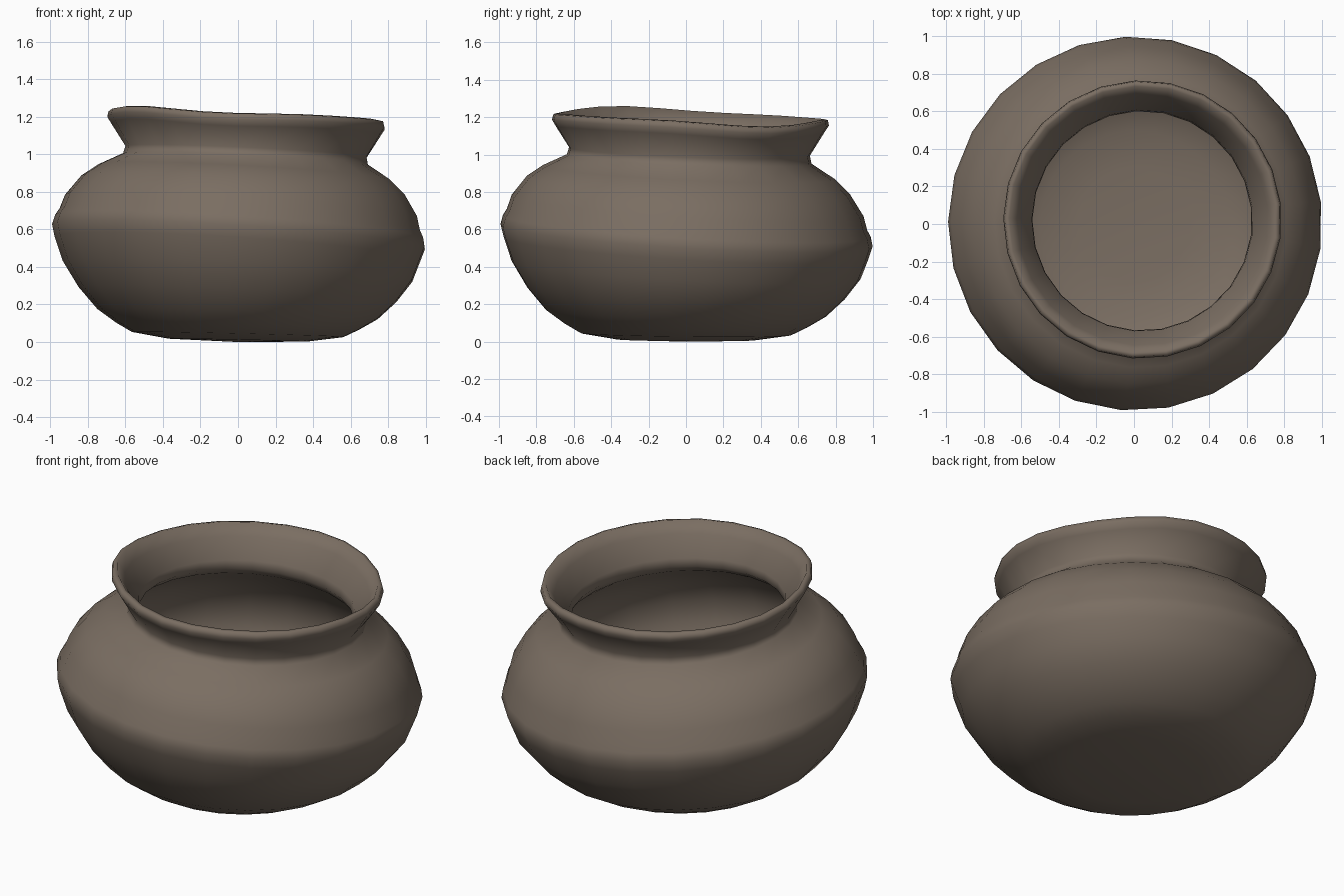
import bpy, bmesh, math

if "Cube" in bpy.data.objects:
    bpy.data.objects.remove(bpy.data.objects["Cube"])

SIDES = 25

# outer wall from base to lip, then inner wall back down: (radius, height)
outer = [(0.37, 0.01), (0.565, 0.04), (0.65, 0.085), (0.75, 0.15), (0.85, 0.255),
         (0.935, 0.38), (0.978, 0.50), (0.997, 0.565), (0.985, 0.615), (0.965, 0.65),
         (0.942, 0.725), (0.865, 0.835), (0.78, 0.905), (0.655, 0.975), (0.645, 1.015),
         (0.72, 1.135), (0.742, 1.17), (0.735, 1.20)]
inner = [(0.71, 1.205), (0.67, 1.14), (0.59, 1.03), (0.585, 0.98), (0.62, 0.94),
         (0.76, 0.85), (0.85, 0.75), (0.91, 0.62), (0.91, 0.5), (0.87, 0.38),
         (0.78, 0.26), (0.65, 0.14), (0.5, 0.08), (0.3, 0.06)]

bm = bmesh.new()


def place(x, y, z):
    """Lean the hand-made pot slightly, settling flat at the base."""
    k = min(1.0, z / 0.45)
    sx, sy = 0.02 + 0.045 * k, 0.005 + 0.055 * k
    if z > 0.8:
        t = min(1.0, (z - 0.8) / 0.2)
        sx -= 0.018 * t
        sy -= 0.025 * t
    up = max(0.0, z - 0.5)
    cx = min(0.045, 0.09 * up)
    cy = min(0.025, 0.035 * up)
    wave = 0.0
    if z > 1.1:  # uneven lip
        a = math.atan2(y, x)
        wave = 0.010 * math.cos(3 * (a - math.radians(210))) + 0.004 * math.cos(5 * a)
    return (x + cx, y + cy, max(0.0, z - sx * x - sy * y + wave))


def ring(r, z):
    return [bm.verts.new(place(r * math.cos(a), r * math.sin(a), z))
            for a in (math.radians(93) + 2 * math.pi * i / SIDES for i in range(SIDES))]


rings = [ring(r, z) for r, z in outer + inner]
for a, b in zip(rings, rings[1:]):
    for i in range(SIDES):
        j = (i + 1) % SIDES
        bm.faces.new((a[i], a[j], b[j], b[i]))
# base and inside floor
for loop, z in ((rings[0], 0.0), (rings[-1], 0.055)):
    c = bm.verts.new((0, 0, z))
    for i in range(SIDES):
        bm.faces.new((c, loop[i], loop[(i + 1) % SIDES]))
bmesh.ops.recalc_face_normals(bm, faces=bm.faces)
for f in bm.faces:
    f.smooth = True

mesh = bpy.data.meshes.new("clay_pot")
bm.to_mesh(mesh)
bm.free()
mat = bpy.data.materials.new("brown grey clay")
mat.diffuse_color = (0.195, 0.155, 0.122, 1)
mat.use_nodes = True
mat.node_tree.nodes["Principled BSDF"].inputs["Base Color"].default_value = mat.diffuse_color
mesh.materials.append(mat)
pot = bpy.data.objects.new("clay_pot", mesh)
bpy.context.collection.objects.link(pot)
